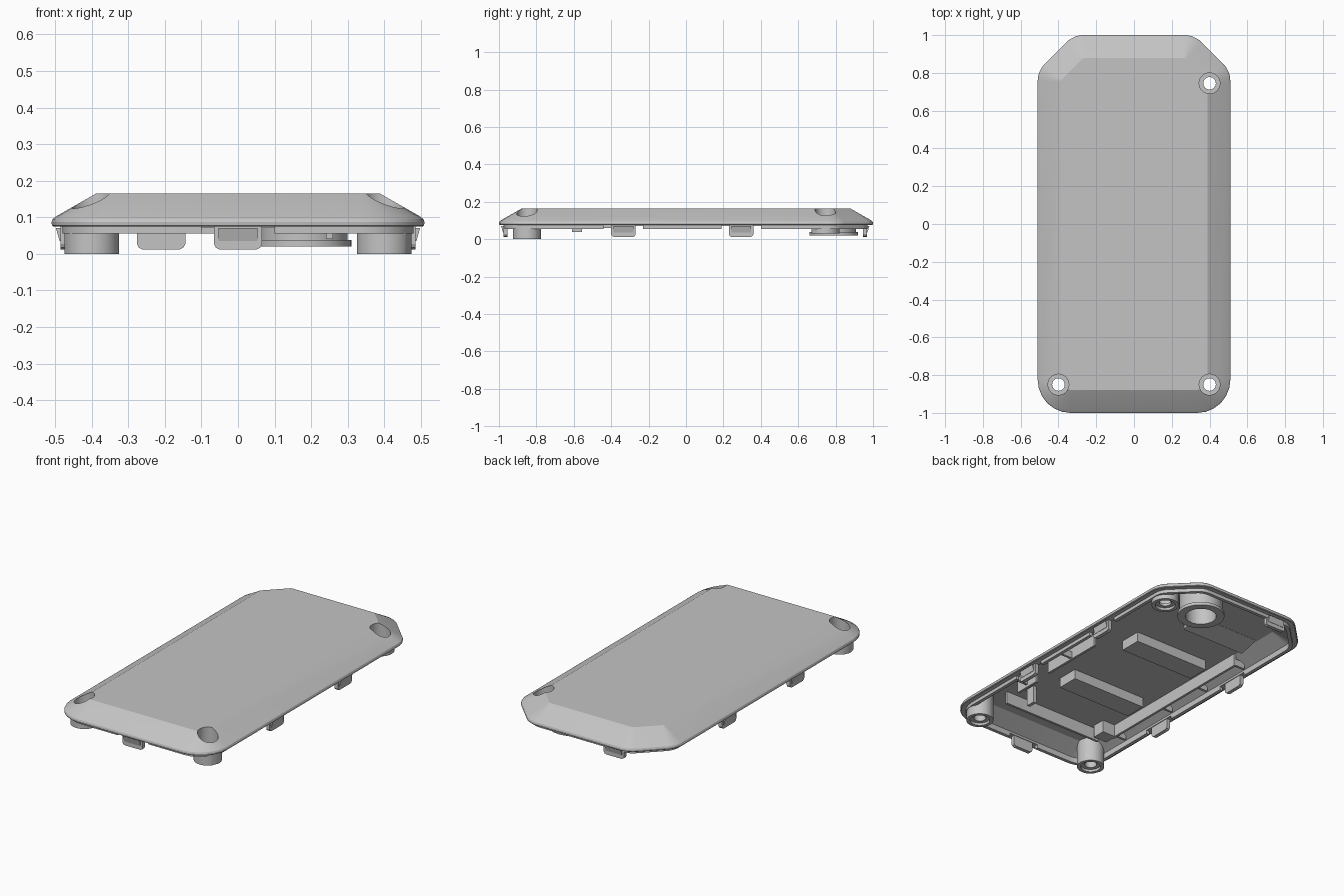
import bpy, bmesh, math
from mathutils import Vector

if "Cube" in bpy.data.objects:
    bpy.data.objects.remove(bpy.data.objects["Cube"])

grey = bpy.data.materials.new("matte_grey")
grey.use_nodes = True
grey.diffuse_color = (0.55, 0.55, 0.55, 1)
grey.node_tree.nodes["Principled BSDF"].inputs["Base Color"].default_value = grey.diffuse_color


def finish(name, bm):
    bmesh.ops.recalc_face_normals(bm, faces=bm.faces)
    mesh = bpy.data.meshes.new(name)
    bm.to_mesh(mesh)
    bm.free()
    mesh.materials.append(grey)
    ob = bpy.data.objects.new(name, mesh)
    bpy.context.collection.objects.link(ob)
    return ob


def loft(name, rings, closed=False):
    """Bridge rings of equal length; cap the ends or close the loop."""
    bm = bmesh.new()
    loops = [[bm.verts.new(p) for p in ring] for ring in rings]
    pairs = list(zip(loops, loops[1:])) + ([(loops[-1], loops[0])] if closed else [])
    for a, b in pairs:
        for k in range(len(a)):
            n = (k + 1) % len(a)
            bm.faces.new((a[k], a[n], b[n], b[k]))
    if not closed:
        bm.faces.new(loops[0])
        bm.faces.new(loops[-1])
    return finish(name, bm)


def outline(inset, z, seg=7):
    """Plan with round front corners and chamfered back corners."""
    hx, hy, s = 0.51 - inset, 1 - inset, 1.32 - inset * math.sqrt(2)
    front, back = max(0.175 - inset, 0.015), max(0.13 - inset, 0.015)
    half = [(hx, -hy, front), (hx, s - hx, back), (s - hy, hy, back)]
    pts = half + [(-x, y, r) for x, y, r in reversed(half)]
    ring = []
    for k, (x, y, r) in enumerate(pts):
        c = Vector((x, y))
        a = (Vector(pts[k - 1][:2]) - c).normalized()
        b = (Vector(pts[(k + 1) % len(pts)][:2]) - c).normalized()
        half_angle = a.angle(b) / 2
        centre = c + (a + b).normalized() * r / math.sin(half_angle)
        start = c + a * r / math.tan(half_angle) - centre
        sweep = math.pi - 2 * half_angle
        for j in range(seg):
            t = sweep * j / (seg - 1)
            ring.append((centre.x + start.x * math.cos(t) - start.y * math.sin(t),
                         centre.y + start.x * math.sin(t) + start.y * math.cos(t), z))
    return ring


def lathe(name, x, y, profile, closed=False, seg=40):
    turns = [math.tau * k / seg for k in range(seg)]
    return loft(name, [[(x + r * math.cos(t), y + r * math.sin(t), z) for t in turns]
                       for r, z in profile], closed)


def box(name, x0, x1, y0, y1, z0, z1):
    return loft(name, [[(x0, y0, z), (x1, y0, z), (x1, y1, z), (x0, y1, z)] for z in (z0, z1)])


def boolean(ob, tool, operation="DIFFERENCE"):
    mod = ob.modifiers.new("cut", "BOOLEAN")
    mod.operation, mod.solver, mod.object = operation, "EXACT", tool
    bpy.context.view_layer.objects.active = ob
    bpy.ops.object.modifier_apply(modifier=mod.name)


# Hollow cover: sloped top, thin rim, inner tongue, recessed ceiling
profile = [(0.122, 0.165), (0.012, 0.102), (0.003, 0.095), (0, 0.087), (0.001, 0.078),
           (0.005, 0.075), (0.03, 0.075), (0.03, 0.055), (0.05, 0.055), (0.05, 0.088), (0.14, 0.143)]
cover = loft("cover", [outline(i, z) for i, z in profile])

# Hidden envelope that trims the posts under the sloped top
envelope = loft("envelope_helper", [outline(i, z) for i, z in
                [(0.032, -0.1), (0.032, 0.105), (0.13, 0.16)]])
helpers = [envelope]

# Screw posts with a through hole and countersunk seats
for name, x, y, base in [("front_left_post", 0.4, -0.85, 0.0),
                         ("front_right_post", -0.4, -0.85, 0.0),
                         ("back_left_post", 0.4, 0.745, 0.03)]:
    post = lathe(name, x, y, [(0.075, base), (0.075, 0.2)])
    boolean(post, envelope, "INTERSECT")
    drill = lathe("drill_helper", x, y, [(0.055, base - 0.1), (0.055, base + 0.015),
                  (0.033, base + 0.015), (0.033, 0.06), (0.055, 0.06), (0.055, 0.3)])
    boolean(post, drill)
    boolean(cover, drill)
    helpers.append(drill)

# Round cup beside the back post
cup = lathe("round_cup", 0.18, 0.79, [(0.085, 0.02), (0.13, 0.02), (0.13, 0.038), (0.12, 0.038),
            (0.12, 0.2), (0.085, 0.2)], closed=True)
boolean(cup, envelope, "INTERSECT")


def clip(name, x, y, angle, z0=0.012):
    """Snap clip with a raised catch; the outward direction is local -y."""
    bm = bmesh.new()
    w, c = 0.066, 0.015
    shape = [(-w, 0.1), (-w, z0 + c), (-w + c / 3, z0 + c / 3), (-w + c, z0),
             (w - c, z0), (w - c / 3, z0 + c / 3), (w, z0 + c), (w, 0.1)]
    face = bm.faces.new([bm.verts.new((px, -0.008, pz)) for px, pz in shape])
    solid = bmesh.ops.extrude_face_region(bm, geom=[face])
    bmesh.ops.translate(bm, vec=(0, 0.022, 0),
                        verts=[v for v in solid["geom"] if isinstance(v, bmesh.types.BMVert)])
    body = finish(name, bm)
    catch = box(name + "_catch", -0.053, 0.053, -0.02, 0, 0.035, 0.07)
    for v in catch.data.vertices:
        if v.co.y < -0.01 and v.co.z < 0.05:
            v.co.y = -0.01
    for ob in (body, catch):
        ob.location = (x, y, 0)
        ob.rotation_euler.z = angle


# Side, front and back clips, with gaps in the tongue beside them
for side, sx in (("left", 1), ("right", -1)):
    for end, y in (("front", -0.335), ("back", 0.295)):
        clip(f"{side}_{end}_clip", sx * 0.478, y, sx * math.pi / 2)
        gap = box("gap_helper", sx * 0.48 - 0.08, sx * 0.48 + 0.08, y - 0.105, y + 0.105, 0.02, 0.0751)
        boolean(cover, gap)
        helpers.append(gap)
clip("front_clip", 0, -0.968, 0)
clip("back_clip", -0.21, 0.96, math.pi)
gap = box("gap_helper", -0.1, 0.1, -1.05, -0.9, 0.02, 0.0751)
boolean(cover, gap)
helpers.append(gap)

# Raised pads under the ceiling
for name, y in (("front_pad", -0.335), ("back_pad", 0.205)):
    box(name, -0.29, 0.2, y - 0.065, y + 0.065, 0.085, 0.15)

# Stiffening ribs and their short cross webs
box("right_rib", -0.377, -0.363, -0.62, 0.43, 0.07, 0.15)
box("left_rib", 0.357, 0.371, -0.3, 0.1, 0.07, 0.15)
box("left_front_rib", 0.357, 0.371, -0.56, -0.4, 0.06, 0.15)
box("front_rib", -0.33, 0.33, -0.712, -0.698, 0.07, 0.15)
for k, y in enumerate((-0.6, -0.2, 0.1, 0.42)):
    box(f"right_web_{k + 1}", -0.44, -0.37, y - 0.007, y + 0.007, 0.075, 0.115)
for k, y in enumerate((-0.48, -0.1)):
    box(f"left_web_{k + 1}", 0.37, 0.44, y - 0.007, y + 0.007, 0.075, 0.115)
box("right_gusset", -0.37, -0.28, -0.68, -0.6, 0.07, 0.15)
box("locating_peg", 0.24, 0.26, -0.61, -0.555, 0.04, 0.15)

# Sloped wedge near the back
wedge = box("back_wedge", -0.36, 0.06, 0.5, 0.62, 0.11, 0.15)
for v in wedge.data.vertices:
    if v.co.y > 0.6 and v.co.z < 0.12:
        v.co.z = 0.142

# Remove helpers, then shade smoothly with sharp edges kept
for ob in helpers:
    ob.hide_render = True
    bpy.data.objects.remove(ob)
for ob in [o for o in bpy.context.collection.objects if o.type == "MESH" and grey.name in o.data.materials]:
    bpy.ops.object.select_all(action="DESELECT")
    ob.select_set(True)
    bpy.context.view_layer.objects.active = ob
    bpy.ops.object.shade_smooth_by_angle(angle=math.radians(25))
